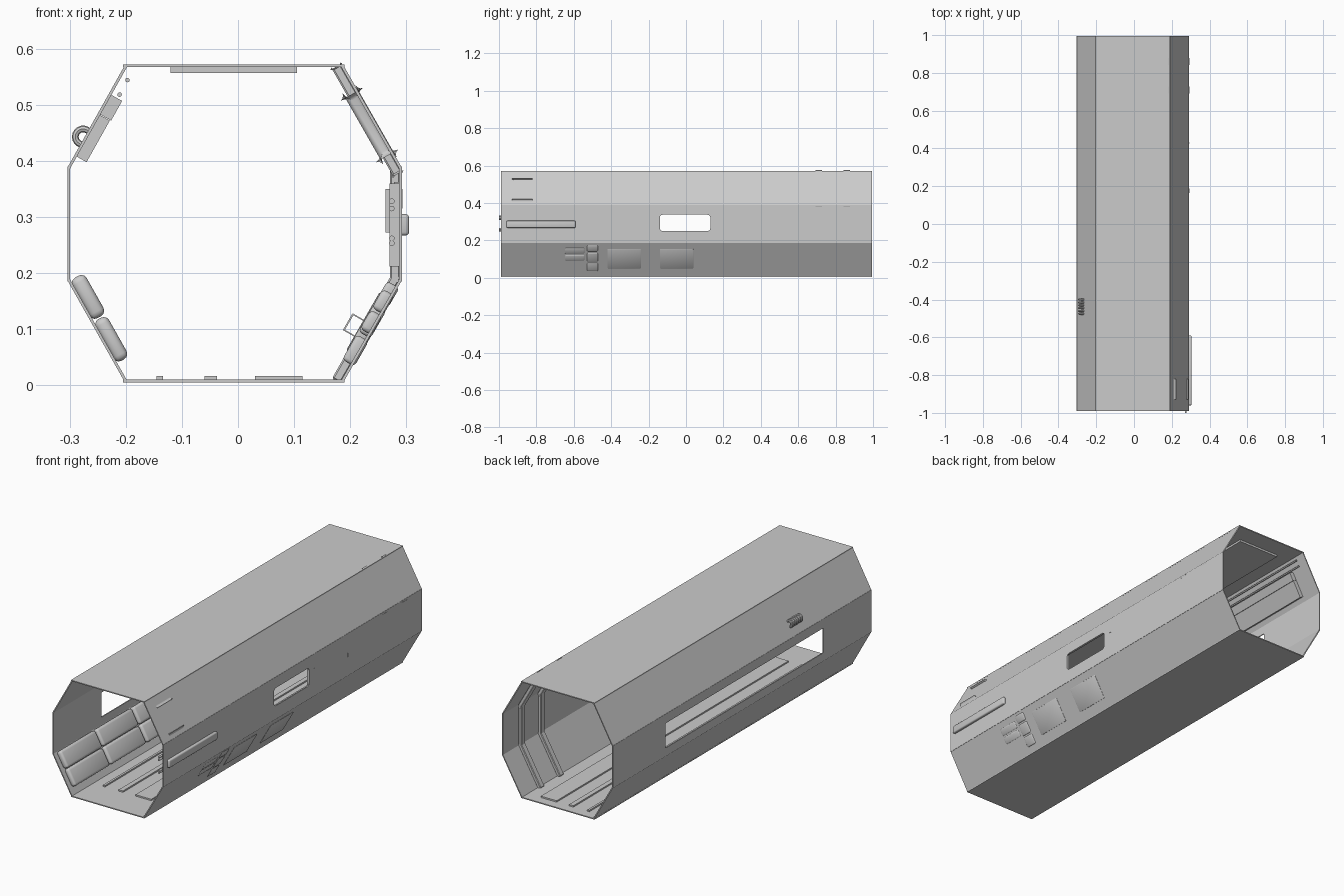
import bpy, bmesh, math
from mathutils import Vector

if "Cube" in bpy.data.objects:
    bpy.data.objects.remove(bpy.data.objects["Cube"])

# Outline of the hull in x,z, counter-clockwise seen from the front
W = {
    "floor": ((-.205, .005), (.19, .005)),
    "lower_right": ((.188, .006), (.292, .187)),
    "right": ((.292, .185), (.292, .39)),
    "upper_right": ((.292, .388), (.188, .57)),
    "roof": ((.19, .572), (-.205, .572)),
    "upper_left": ((-.202, .57), (-.304, .388)),
    "left": ((-.304, .39), (-.304, .185)),
    "lower_left": ((-.304, .187), (-.202, .006)),
}


def finish(name, bm, smooth=False):
    bmesh.ops.recalc_face_normals(bm, faces=bm.faces)
    me = bpy.data.meshes.new(name)
    bm.to_mesh(me)
    bm.free()
    ob = bpy.data.objects.new(name, me)
    bpy.context.collection.objects.link(ob)
    if smooth:
        bpy.ops.object.select_all(action='DESELECT')
        ob.select_set(True)
        bpy.context.view_layer.objects.active = ob
        bpy.ops.object.shade_smooth_by_angle(angle=math.radians(35))
    return ob


# Box lying on a wall: a = range along it (x on floor/roof, z elsewhere), d = inward depth
def panel(name, wall, a, y, d, bevel=0, seg=3):
    p, q = (Vector((v[0], 0, v[1])) for v in W[wall])
    u = (q - p).normalized()
    n = Vector((-u.z, 0, u.x))
    k = 0 if wall in ("floor", "roof") else 2
    at = [p + (q - p) * ((c - p[k]) / (q[k] - p[k])) for c in a]
    bm = bmesh.new()
    bmesh.ops.create_cube(bm, size=1)
    for v in bm.verts:
        i, j, l = (int(c > 0) for c in v.co)
        v.co = at[i] + n * d[l] + Vector((0, y[j], 0))
    if bevel:
        bmesh.ops.bevel(bm, geom=bm.edges[:], offset=bevel, segments=seg,
                        profile=.5, affect='EDGES', clamp_overlap=True)
    return finish(name, bm, bool(bevel))


def rod(name, x, z, y0, y1, r, sides=12):
    bm = bmesh.new()
    bmesh.ops.create_cone(bm, cap_ends=True, segments=sides, radius1=r, radius2=r, depth=y1 - y0)
    for v in bm.verts:
        v.co = (x + v.co.x, (y0 + y1) / 2 + v.co.z, z + v.co.y)
    return finish(name, bm, True)


def cut_window(ob, x, y, z, r):
    bm = bmesh.new()
    bmesh.ops.create_cube(bm, size=1)
    for v in bm.verts:
        v.co = (x + v.co.x * .06, y[int(v.co.y > 0)], z[int(v.co.z > 0)])
    along = [e for e in bm.edges if abs(e.verts[0].co.x - e.verts[1].co.x) > .01]
    bmesh.ops.bevel(bm, geom=along, offset=r, segments=4, profile=.5, affect='EDGES')
    cutter = finish("window_cutter", bm)
    cutter.hide_render = True
    mod = ob.modifiers.new("window", 'BOOLEAN')
    mod.operation = 'DIFFERENCE'
    mod.solver = 'EXACT'
    mod.object = cutter
    bpy.context.view_layer.objects.active = ob
    bpy.ops.object.modifier_apply(modifier=mod.name)
    bpy.data.objects.remove(cutter)


# Eight hull plates with a window in each side
for w, (p, q) in W.items():
    k = 0 if w in ("floor", "roof") else 1
    plate = panel(w + "_plate", w, (p[k], q[k]), (-.99, .995), (0, .005))
    if w == "right":
        cut_window(plate, .29, (-.14, .13), (.25, .337), .015)
    if w == "left":
        cut_window(plate, -.302, (-.62, .59), (.225, .345), .004)

# Floor strips and ceiling panel
for i, a in enumerate([(-.145, -.134), (-.06, -.037), (.03, .115)]):
    panel(f"floor_strip_{i}", "floor", a, (-.83, .95), (.004, .012))
panel("ceiling_panel", "roof", (.105, -.12), (-.9, .9), (.004, .015))

# Two rows of seat cushions on the lower left wall
for c in range(3):
    y0 = -.97 + c * .28
    panel(f"back_cushion_{c}", "lower_left", (.185, .113), (y0, y0 + .27), (.003, .032), .011)
    panel(f"seat_cushion_{c}", "lower_left", (.111, .037), (y0, y0 + .27), (.003, .030), .011)

# Overhead lockers and hanging rods on the upper left
for c in range(3):
    y0 = -.6 + c * .5
    panel(f"locker_top_{c}", "upper_left", (.52, .485), (y0, y0 + .49), (.005, .027))
    panel(f"locker_base_{c}", "upper_left", (.484, .41), (y0, y0 + .49), (.005, .025))
rod("upper_rod", -.197, .544, -.6, .95, .004)
rod("lower_rod", -.211, .518, -.6, .95, .004)

# Coil vent outside the upper left wall
for i in range(6):
    bm = bmesh.new()
    rings, sides, R, r = 18, 8, .014, .006
    grid = []
    for a in range(rings):
        t = a * math.tau / rings
        grid.append([])
        for b in range(sides):
            s = b * math.tau / sides
            rad = R + r * math.cos(s)
            grid[a].append(bm.verts.new((-.276 + rad * math.cos(t),
                                         -.475 + i * .015 + r * math.sin(s),
                                         .443 + rad * math.sin(t))))
    for a in range(rings):
        for b in range(sides):
            a2, b2 = (a + 1) % rings, (b + 1) % sides
            bm.faces.new((grid[a][b], grid[a2][b], grid[a2][b2], grid[a][b2]))
    finish(f"coil_ring_{i}", bm, True)

# Inner ribs running up the right half
for i, y in enumerate((.86, .71)):
    for w, a in (("lower_right", (.002, .192)), ("right", (.18, .395)), ("upper_right", (.383, .574))):
        panel(f"rib_{i}_{w}", w, a, (y - .015, y + .015), (.003, .021), .003, 1)

# Shelf slats between rib and window, upper pad near the front
for i, z in enumerate((.43, .47, .51)):
    panel(f"shelf_slat_{i}", "upper_right", (z, z + .012), (.42, .66), (.003, .016))
panel("upper_pad", "upper_right", (.415, .525), (-.92, -.83), (-.001, .026), .01)

# Control cabinet, awning case and hinge pins on the right wall
panel("cabinet", "right", (.212, .36), (-.96, -.58), (.004, .022))
panel("cabinet_face", "right", (.272, .35), (-.95, -.6), (.021, .029))
panel("awning_case", "right", (.267, .305), (-.96, -.59), (-.013, .015), .006)
for i, z in enumerate((.253, .262, .315, .328)):
    rod(f"hinge_pin_{i}", .274, z, -1, -.955, .005)

# Frame round the right window, with a latch
for nm, a, y in (("sill", (.215, .247), (-.17, .16)), ("head", (.34, .362), (-.17, .16)),
                 ("front", (.247, .34), (-.17, -.143)), ("rear", (.247, .34), (.133, .16))):
    panel("window_frame_" + nm, "right", a, y, (.004, .014))
panel("latch_bar", "right", (.315, .35), (.185, .189), (-.001, .012))
panel("latch_foot", "right", (.315, .32), (.165, .189), (-.001, .012))
panel("wall_hook", "right", (.275, .295), (.425, .432), (-.001, .012))

# Equipment fitted through the lower right wall
for i, y in enumerate((-.42, -.14)):
    panel(f"equipment_box_{i}", "lower_right", (.05, .155), (y, y + .18), (-.002, .024), .004, 2)
for i, (z0, z1) in enumerate(((.035, .08), (.085, .135), (.14, .175))):
    panel(f"valve_block_{i}", "lower_right", (z0, z1), (-.53, -.47), (-.003, .022), .007)
for i, z in enumerate((.09, .127)):
    panel(f"pipe_block_{i}", "lower_right", (z, z + .034), (-.65, -.54), (-.002, .022), .008)

# Grab handle standing off the equipment
panel("handle_grip", "lower_right", (.075, .105), (-.35, -.33), (.044, .047))
for z in (.075, .103):
    panel("handle_post", "lower_right", (z, z + .002), (-.35, -.33), (.022, .047))
